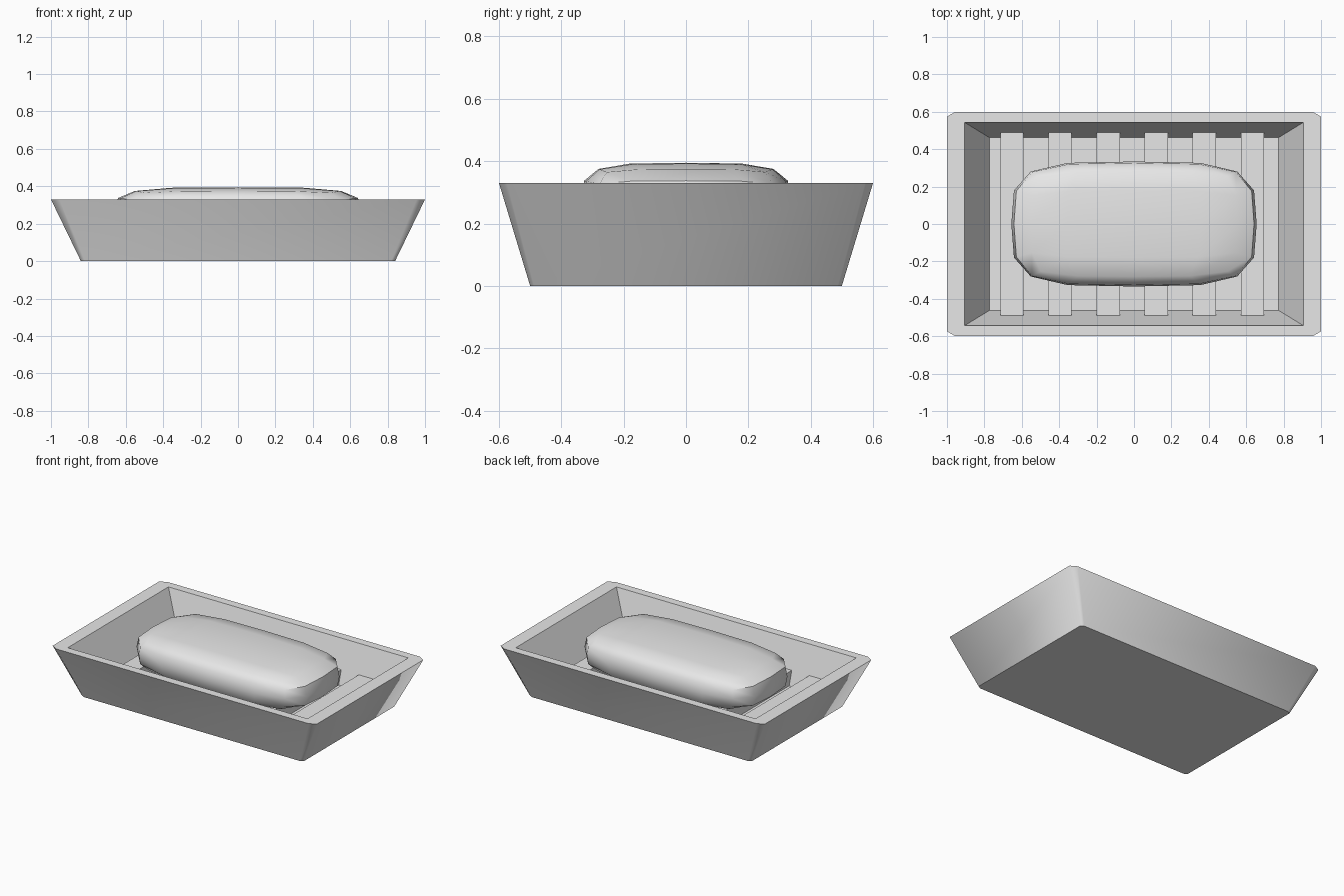
import bpy, bmesh, math

cube = bpy.data.objects.get("Cube")
if cube:
    bpy.data.objects.remove(cube, do_unlink=True)

# Single plain grey material
grey = bpy.data.materials.new("plain grey")
grey.use_nodes = True
COLOUR = (0.8, 0.8, 0.8, 1)
grey.diffuse_color = COLOUR
grey.node_tree.nodes["Principled BSDF"].inputs["Base Color"].default_value = COLOUR


def add_object(name, bm, smooth_angle=None):
    bmesh.ops.recalc_face_normals(bm, faces=bm.faces)
    mesh = bpy.data.meshes.new(name)
    bm.to_mesh(mesh)
    bm.free()
    mesh.materials.append(grey)
    obj = bpy.data.objects.new(name, mesh)
    bpy.context.collection.objects.link(obj)
    if smooth_angle:
        bpy.ops.object.select_all(action='DESELECT')
        obj.select_set(True)
        bpy.context.view_layer.objects.active = obj
        bpy.ops.object.shade_smooth_by_angle(angle=math.radians(smooth_angle))
    return obj


def rectangle_ring(bm, x, y, z, cut_x=0, cut_y=0):
    """Rectangle with cut corners, two vertices per corner."""
    ring = []
    for sx, sy in ((1, 1), (-1, 1), (-1, -1), (1, -1)):
        pair = [(sx * x, sy * (y - cut_y), z), (sx * (x - cut_x), sy * y, z)]
        if sx * sy < 0:
            pair.reverse()
        ring += [bm.verts.new(p) for p in pair]
    return ring


# Tray: flared outer wall, flat rim, sloping inner wall and floor
FLOOR, RIM, RIB_TOP = 0.05, 0.33, 0.145
bm = bmesh.new()
rings = [
    rectangle_ring(bm, 0.84, 0.5, 0, 0.022, 0.013),
    rectangle_ring(bm, 1.0, 0.6, RIM, 0.045, 0.026),
    rectangle_ring(bm, 0.907, 0.544, RIM),
    rectangle_ring(bm, 0.773, 0.462, FLOOR),
]
for low, high in zip(rings, rings[1:]):
    for i in range(8):
        j = (i + 1) % 8
        bm.faces.new((low[i], low[j], high[j], high[i]))
bm.faces.new(rings[0])
bm.faces.new(rings[-1])
bmesh.ops.remove_doubles(bm, verts=bm.verts, dist=0.0001)
add_object("tray", bm, 60)

# Six raised ribs across the floor, running into the long walls
for i in range(6):
    bm = bmesh.new()
    bmesh.ops.create_cube(bm, size=1)
    bmesh.ops.scale(bm, vec=(0.124, 0.98, RIB_TOP - FLOOR + 0.01), verts=bm.verts)
    bmesh.ops.translate(bm, vec=(-0.652 + 0.257 * i, 0, (RIB_TOP + FLOOR - 0.01) / 2),
                        verts=bm.verts)
    add_object(f"rib_{i + 1}", bm)

# Soap bar: gridded cube rounded into a soft pillow, resting on the ribs
TOP = 0.395
half_height = (TOP - RIB_TOP) / 2
bm = bmesh.new()
bmesh.ops.create_cube(bm, size=2)
bmesh.ops.subdivide_edges(bm, edges=bm.edges, cuts=3, use_grid_fill=True)
for v in bm.verts:
    p = [math.copysign(0.55, c) if 0.3 < abs(c) < 0.8 else c for c in v.co]
    length = sum(abs(c) ** 4 for c in p) ** 0.25
    v.co = [c / length * s for c, s in zip(p, (0.656, 0.334, half_height))]
bmesh.ops.translate(bm, vec=(0, 0, RIB_TOP + half_height), verts=bm.verts)
add_object("soap_bar", bm, 45)
